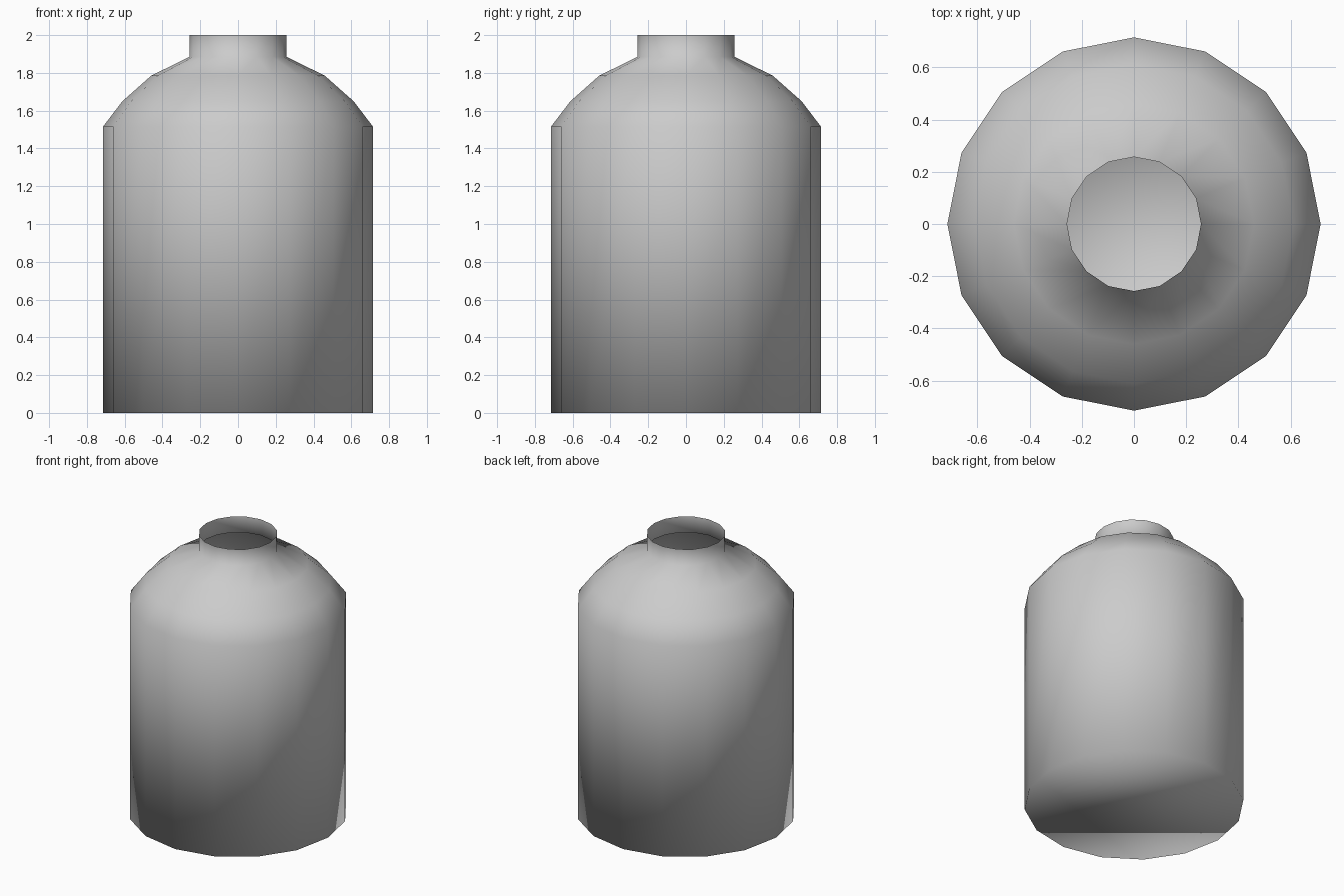
import bpy, bmesh
from math import cos, sin, tau

if "Cube" in bpy.data.objects:
    bpy.data.objects.remove(bpy.data.objects["Cube"])

SIDES = 16
# Outer profile (radius, height) from base to open mouth
PROFILE = [(0.715, 0.0), (0.715, 1.515), (0.612, 1.65),
           (0.46, 1.785), (0.257, 1.885), (0.257, 2.0)]

bm = bmesh.new()

# Rings of the lathed body
rings = [[bm.verts.new((r * cos(tau * i / SIDES), r * sin(tau * i / SIDES), z))
          for i in range(SIDES)] for r, z in PROFILE]

# Walls, shoulder and neck
for low, high in zip(rings, rings[1:]):
    for i in range(SIDES):
        j = (i + 1) % SIDES
        bm.faces.new((low[i], low[j], high[j], high[i]))

# Closed base; the mouth stays open
bm.faces.new(rings[0][::-1])

# Smooth shading runs over every edge, including the base
for f in bm.faces:
    f.smooth = True

mesh = bpy.data.meshes.new("bottle")
bm.to_mesh(mesh)
bm.free()
bottle = bpy.data.objects.new("bottle", mesh)
bpy.context.collection.objects.link(bottle)
